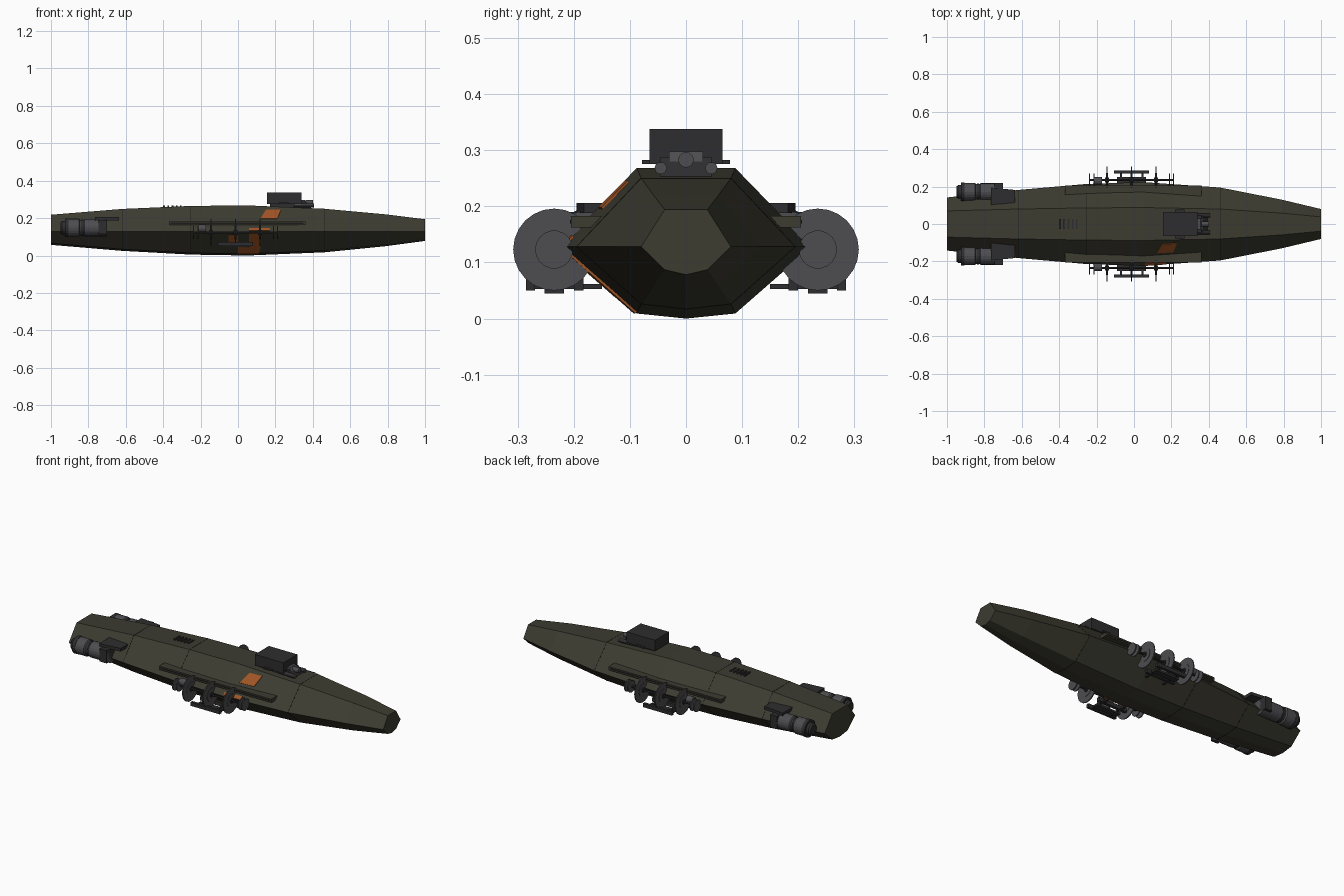
import bpy, bmesh, math
from mathutils import Vector, Matrix

if "Cube" in bpy.data.objects:
    bpy.data.objects.remove(bpy.data.objects["Cube"])


def mat(name, rgb):
    m = bpy.data.materials.new(name)
    m.diffuse_color = (*rgb, 1)
    m.use_nodes = True
    m.node_tree.nodes["Principled BSDF"].inputs["Base Color"].default_value = m.diffuse_color
    return m


OLIVE = mat("olive hull", (0.046, 0.045, 0.031))
DARK = mat("dark metal", (0.027, 0.027, 0.029))
GREY = mat("grey metal", (0.075, 0.075, 0.082))
ORANGE = mat("orange paint", (0.35, 0.09, 0.02))
BLACK = mat("panel seam", (0.012, 0.012, 0.010))


def finish(name, bm, m):
    bmesh.ops.recalc_face_normals(bm, faces=bm.faces)
    me = bpy.data.meshes.new(name)
    bm.to_mesh(me)
    bm.free()
    me.materials.append(m)
    ob = bpy.data.objects.new(name, me)
    bpy.context.collection.objects.link(ob)
    return ob


def box(name, x, y, z, m, taper=0):
    """Box from ranges; taper pulls the top front (+x) edge back."""
    bm = bmesh.new()
    bmesh.ops.create_cube(bm, size=1)
    for v in bm.verts:
        c = v.co.copy()
        v.co = [r[0] if k < 0 else r[1] for k, r in zip(c, (x, y, z))]
        if c.x > 0 and c.z > 0:
            v.co.x -= taper
    return finish(name, bm, m)


def lathe_x(name, profile, y, z, m, n=20):
    """Solid of revolution about an x-parallel axis from (x, radius) points."""
    bm = bmesh.new()
    rings = [[bm.verts.new((px, y + r * math.cos(2 * math.pi * i / n), z + r * math.sin(2 * math.pi * i / n)))
              for i in range(n)] for px, r in profile]
    for a, b in zip(rings, rings[1:]):
        for i in range(n):
            bm.faces.new((a[i], a[(i + 1) % n], b[(i + 1) % n], b[i]))
    bm.faces.new(rings[0])
    bm.faces.new(rings[-1])
    return finish(name, bm, m)


def disc(name, x0, x1, r, y, z, m, n=20):
    return lathe_x(name, [(x0, r), (x1, r)], y, z, m, n)


# Hull stations: x, half width, top half width, top z, bottom z
STATIONS = [(-1, .142, .070, .218, .066), (-.62, .182, .080, .249, .034), (-.255, .214, .086, .265, .014),
            (.05, .224, .088, .268, .009), (.46, .195, .080, .250, .026), (.79, .130, .058, .220, .059),
            (1, .080, .038, .194, .087)]
SIDE_Z = .128


def station(x):
    for a, b in zip(STATIONS, STATIONS[1:]):
        if x <= b[0]:
            t = (x - a[0]) / (b[0] - a[0])
            return [p + (q - p) * t for p, q in zip(a, b)]
    return STATIONS[-1]


def ring(x, grow=0):
    _, w, wt, zt, zb = station(x)
    g = grow
    return [(x, wt + g / 2, zt + g), (x, w + g, SIDE_Z), (x, wt + g / 2, zb - g), (x, 0, max(0, zb - .009 - g)),
            (x, -wt - g / 2, zb - g), (x, -w - g, SIDE_Z), (x, -wt - g / 2, zt + g)]


def loft(name, xs, m, grow=0):
    bm = bmesh.new()
    rings = [[bm.verts.new(p) for p in ring(x, grow)] for x in xs]
    for a, b in zip(rings, rings[1:]):
        for i in range(7):
            j = (i + 1) % 7
            bm.faces.new((a[i], a[j], b[j], b[i]))
    bm.faces.new(rings[0])
    bm.faces.new(rings[-1])
    return finish(name, bm, m)


loft("hull", [s[0] for s in STATIONS], OLIVE)
for i, x in enumerate((-.62, -.255, .46)):
    loft(f"hull_seam_{i}", [x - .0015, x + .0015], BLACK, .0008)


# Painted stripe on the -y flank: patches given as (x, z) projected on the hull
def patch(name, pts, lower):
    bm = bmesh.new()
    vs = []
    for off in (.003, -.002):
        row = []
        for x, z in pts:
            _, w, wt, zt, zb = station(x)
            t = (z - SIDE_Z) / ((zb if lower else zt) - SIDE_Z)
            y = -(w + (wt - w) * t)
            row.append(bm.verts.new((x, y - off, z + (-off if lower else off))))
        vs.append(row)
    n = len(pts)
    bm.faces.new(vs[0])
    bm.faces.new(vs[1])
    for i in range(n):
        j = (i + 1) % n
        bm.faces.new((vs[0][i], vs[0][j], vs[1][j], vs[1][i]))
    finish(name, bm, ORANGE)


patch("stripe_upper", [(.12, .195), (.21, .195), (.23, .243), (.15, .243)], False)
patch("stripe_middle", [(.06, .13), (.17, .13), (.17, .145), (.06, .145)], False)
patch("stripe_lower", [(.06, .125), (.125, .125), (.12, .04), (.06, .04)], True)
patch("stripe_bottom", [(0, .05), (.12, .04), (.11, .012), (0, .012)], True)
patch("stripe_chip", [(-.05, .11), (0, .11), (.0, .07), (-.05, .07)], True)

# Roof vent slats
for i in range(5):
    x = -.40 + i * .0225
    box(f"vent_slat_{i}", (x, x + .009), (-.026, .026), (.25, .268), DARK)

# Roof turret
box("turret_box", (.155, .34), (-.065, .065), (.275, .338), DARK)
box("turret_base", (.17, .40), (-.045, .045), (.245, .288), DARK, .04)
box("turret_pins", (.22, .27), (-.078, .078), (.275, .283), DARK)
box("turret_head", (.33, .37), (-.03, .03), (.28, .298), GREY, .015)
for s in (-1, 1):
    disc(f"turret_barrel_{s}", .30, .405, .011, s * .045, .268, GREY, 10)
disc("turret_sensor", .36, .40, .014, 0, .283, GREY, 12)

for s, side in ((-1, "front"), (1, "back")):
    def ybox(name, x, y, z, m, taper=0):
        return box(f"{side}_{name}", x, sorted((s * y[0], s * y[1])), z, m, taper)

    # Long side rail
    ybox("side_rail", (-.37, .36), (.14, .205), (.162, .183), OLIVE)
    ybox("rail_groove", (-.36, .35), (.20, .2065), (.169, .176), BLACK)

    # Engine pod
    ey, ez = s * .172, .149
    lathe_x(f"{side}_engine", [(-.915, .042), (-.91, .048), (-.85, .048), (-.845, .041), (-.825, .041),
                               (-.82, .046), (-.70, .046)], ey, ez, GREY)
    disc(f"{side}_engine_collar", -.925, -.905, .050, ey, ez, DARK)
    disc(f"{side}_engine_band", -.84, -.828, .044, ey, ez, DARK)
    lathe_x(f"{side}_engine_nozzle", [(-.95, .028), (-.94, .036), (-.92, .036)], ey, ez, DARK)
    ybox("engine_clamp", (-.745, -.70), (.11, .219), (.115, .19), DARK)
    ob = ybox("engine_bracket", (-.765, -.635), (.09, .195), (.188, .206), DARK)
    for v in ob.data.vertices:
        if v.co.x > -.7 and abs(v.co.y) > .15:
            v.co.y = s * .182

    # Lift fans: three big discs, smaller end discs, shared shaft
    fy, fz = s * .235, .123
    for i, x in enumerate((-.145, -.013, .118)):
        disc(f"{side}_fan_{i}", x - .003, x + .003, .073, fy, fz, GREY, 24)
        disc(f"{side}_fan_ring_{i}", x - .005, x + .005, .038, fy, fz, GREY, 20)
        disc(f"{side}_fan_hub_{i}", x - .010, x + .010, .014, fy, fz, DARK, 12)
    for i, x in enumerate((-.238, -.213, .190, .212)):
        disc(f"{side}_end_disc_{i}", x - .003, x + .003, .034, fy, fz, GREY, 18)
    disc(f"{side}_fan_motor", -.212, -.172, .02, s * .23, .145, GREY, 12)
    disc(f"{side}_fan_shaft", -.238, .212, .006, fy, fz, DARK, 8)

    # Skid bars under the fans with cross arms to the hull
    ybox("skid_outer", (-.108, .08), (.269, .285), (.05, .072), DARK)
    ybox("skid_middle", (-.09, .065), (.217, .252), (.045, .056), DARK)
    ybox("skid_inner", (-.108, .08), (.183, .200), (.05, .072), DARK)
    for i, x in enumerate((-.07, .045)):
        ybox(f"skid_arm_{i}", (x - .006, x + .006), (.15, .28), (.053, .062), DARK)
